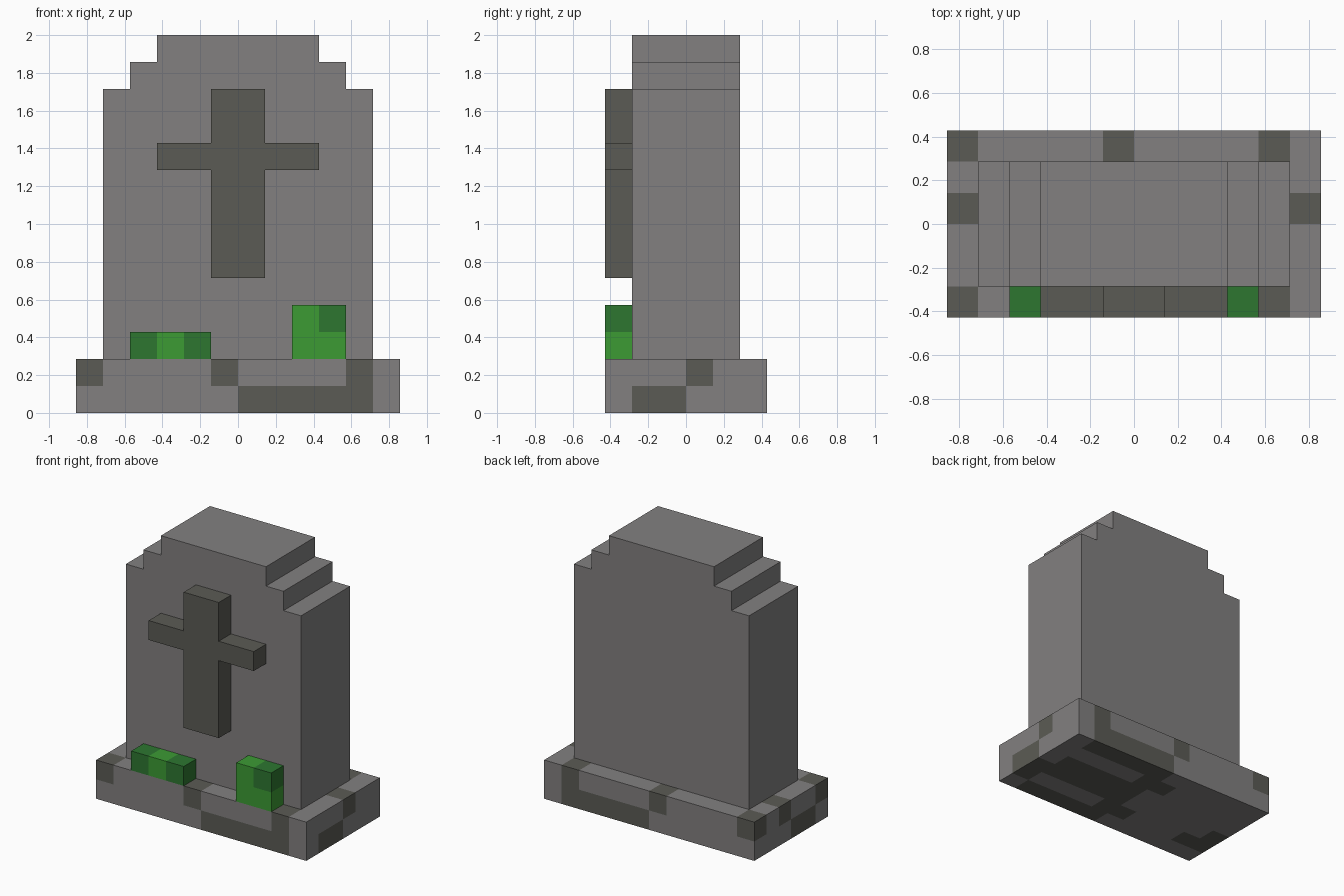
import bpy
import bmesh
from math import floor
from mathutils import Vector

if "Cube" in bpy.data.objects:
    bpy.data.objects.remove(bpy.data.objects["Cube"])

U = 1 / 7  # size of one block


def material(name, rgb):
    mat = bpy.data.materials.new(name)
    mat.use_nodes = True
    mat.diffuse_color = (*rgb, 1)
    mat.node_tree.nodes["Principled BSDF"].inputs["Base Color"].default_value = (*rgb, 1)
    return mat


stone = material("light stone", (0.223, 0.216, 0.216))
dark_stone = material("dark stone", (0.105, 0.105, 0.09))
moss = material("light moss", (0.045, 0.328, 0.034))
dark_moss = material("dark moss", (0.026, 0.181, 0.03))


def finish(name, bm, mats):
    bmesh.ops.recalc_face_normals(bm, faces=bm.faces)
    bmesh.ops.scale(bm, vec=(U, U, U), verts=bm.verts)
    mesh = bpy.data.meshes.new(name)
    bm.to_mesh(mesh)
    bm.free()
    for mat in mats:
        mesh.materials.append(mat)
    obj = bpy.data.objects.new(name, mesh)
    bpy.context.collection.objects.link(obj)


def extruded(name, half, y0, y1, mat):
    """Extrude along y an outline given by its right half, mirrored in x."""
    outline = half + [(-x, z) for x, z in reversed(half)]
    bm = bmesh.new()
    face = bm.faces.new([bm.verts.new((x, y0, z)) for x, z in outline])
    ext = bmesh.ops.extrude_face_region(bm, geom=[face])
    moved = [g for g in ext["geom"] if isinstance(g, bmesh.types.BMVert)]
    bmesh.ops.translate(bm, vec=(0, y1 - y0, 0), verts=moved)
    finish(name, bm, [mat])


def blocks(name, low, high, mats, is_dark):
    """Box cut into unit blocks; blocks chosen by is_dark take the second colour."""
    low, high = Vector(low), Vector(high)
    bm = bmesh.new()
    bmesh.ops.create_cube(bm, size=1)
    bmesh.ops.scale(bm, vec=high - low, verts=bm.verts)
    bmesh.ops.translate(bm, vec=(low + high) / 2, verts=bm.verts)
    for axis in range(3):
        normal = Vector((0, 0, 0))
        normal[axis] = 1
        for cut in range(int(low[axis]) + 1, int(high[axis])):
            bmesh.ops.bisect_plane(bm, geom=bm.verts[:] + bm.edges[:] + bm.faces[:],
                                   plane_co=normal * cut, plane_no=normal)
    bm.normal_update()
    for face in bm.faces:
        inside = face.calc_center_median() - face.normal * 0.5
        face.material_index = int(is_dark(*(floor(c) for c in inside)))
    finish(name, bm, mats)


# Plinth with weathered blocks on its two layers
def weathered(x, y, z):
    if z == 1:
        if x == -6:
            return y in (-3, 0, 2)
        if x == 5:
            return y == 0
        return x in (-1, 4)
    if x in (-6, 5):
        return y in (-2, -1)
    if x < 0:
        return (x, y) in ((-5, -2), (-1, -2), (-1, 1))
    return x == 0 or y not in (-2, 1)


blocks("plinth", (-6, -3, 0), (6, 3, 2), [stone, dark_stone], weathered)

# Headstone with stepped shoulders
extruded("headstone", [(5, 2), (5, 12), (4, 12), (4, 13), (3, 13), (3, 14)],
         -2, 2, stone)

# Raised cross on the front
extruded("cross", [(1, 5), (1, 9), (3, 9), (3, 10), (1, 10), (1, 12)],
         -3, -2, dark_stone)

# Moss clumps at the foot of the headstone
blocks("low_moss", (-4, -3, 2), (-1, -2, 3), [moss, dark_moss],
       lambda x, y, z: x != -3)
blocks("tall_moss", (2, -3, 2), (4, -2, 4), [moss, dark_moss],
       lambda x, y, z: x == 3 and z == 3)
